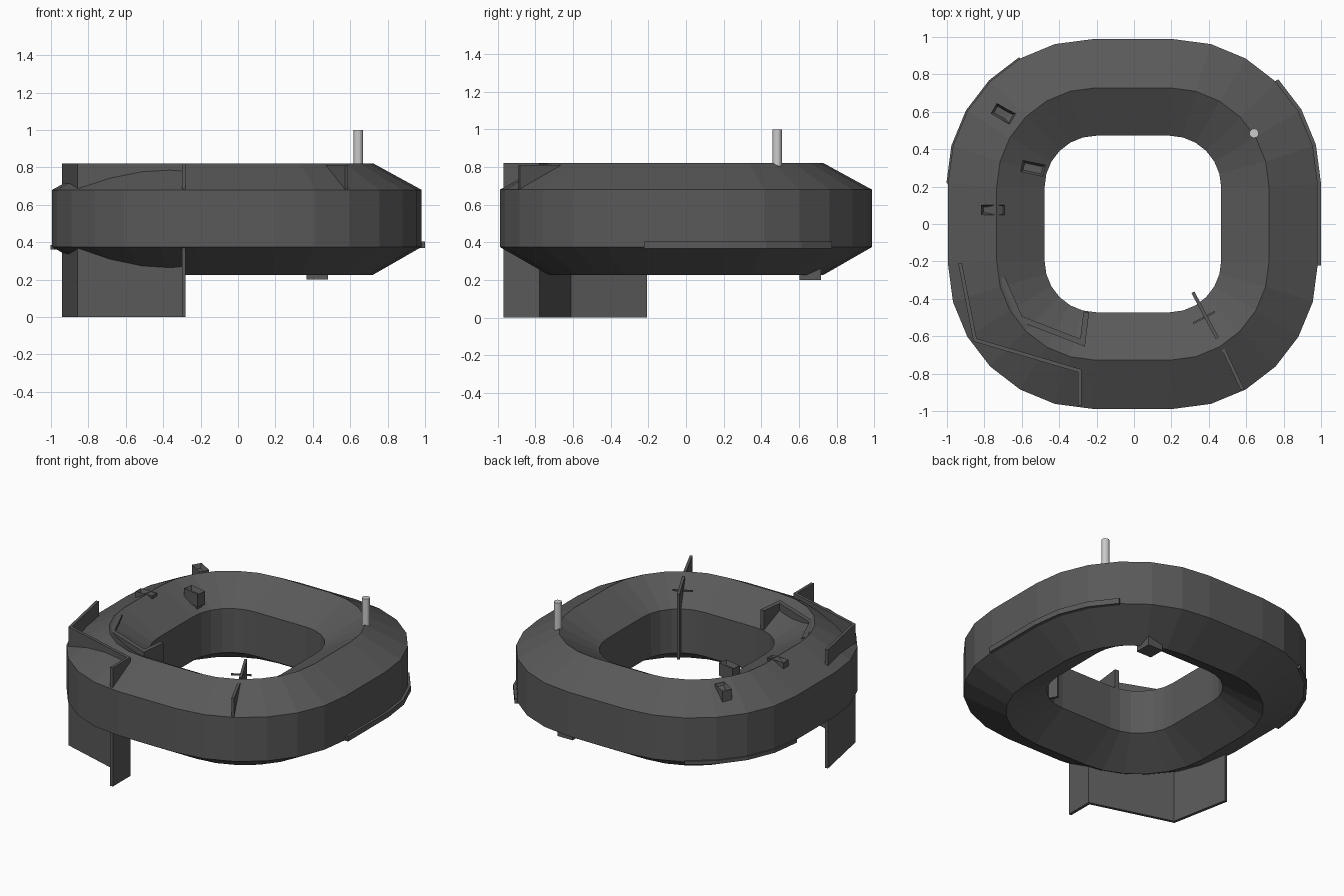
import bpy, bmesh
from math import cos, sin, pi, radians, hypot
from mathutils import Vector, Matrix

if "Cube" in bpy.data.objects:
    bpy.data.objects.remove(bpy.data.objects["Cube"])

CX = -0.006
dark = bpy.data.materials.new("dark_grey")
dark.diffuse_color = (0.1, 0.1, 0.1, 1)
dark.use_nodes = True
dark.node_tree.nodes["Principled BSDF"].inputs["Base Color"].default_value = dark.diffuse_color


def finish(bm, name, mat=dark):
    bmesh.ops.recalc_face_normals(bm, faces=bm.faces[:])
    me = bpy.data.meshes.new(name)
    bm.to_mesh(me)
    bm.free()
    ob = bpy.data.objects.new(name, me)
    bpy.context.collection.objects.link(ob)
    if mat:
        me.materials.append(mat)
    return ob


def outline(half, r, steps=6):
    """Rounded square, counter-clockwise, starting at the right front corner."""
    c = half - r
    pts = []
    for sx, sy, a0 in ((1, -1, -pi / 2), (1, 1, 0), (-1, 1, pi / 2), (-1, -1, pi)):
        for i in range(steps + 1):
            a = a0 + pi / 2 * i / steps
            pts.append((CX + sx * c + r * cos(a), sy * c + r * sin(a)))
    return pts


def loft(name, rings):
    """Join a closed cycle of rings, each given as a list of points."""
    bm = bmesh.new()
    vs = [[bm.verts.new(p) for p in ring] for ring in rings]
    n, m = len(vs), len(vs[0])
    for i in range(n):
        for j in range(m):
            a, b = vs[i], vs[(i + 1) % n]
            bm.faces.new((a[j], a[(j + 1) % m], b[(j + 1) % m], b[j]))
    return finish(bm, name)


def wall(name, path, z0, z1, t):
    """Thin vertical sheet following a mitred plan path."""
    pts = [Vector(p) for p in path]
    left, right = [], []
    for i, p in enumerate(pts):
        dirs = []
        if i > 0:
            dirs.append((p - pts[i - 1]).normalized())
        if i < len(pts) - 1:
            dirs.append((pts[i + 1] - p).normalized())
        d = sum(dirs, Vector((0, 0))).normalized()
        nrm = Vector((-d.y, d.x))
        k = t / 2 / max(0.3, d.dot(dirs[0]))
        left.append(p + nrm * k)
        right.append(p - nrm * k)
    bm = bmesh.new()
    rows = [[bm.verts.new((a.x, a.y, z)) for a in side]
            for side, z in ((left, z0), (left, z1), (right, z1), (right, z0))]
    for i in range(len(pts) - 1):
        for k in range(4):
            a, b = rows[k], rows[(k + 1) % 4]
            bm.faces.new((a[i], a[i + 1], b[i + 1], b[i]))
    for i in (0, -1):
        bm.faces.new([row[i] for row in rows])
    return finish(bm, name)


def fin(name, a, b, profile, t=0.018):
    """Upright plate from a to b; profile is (fraction along, z)."""
    a, b = Vector(a), Vector(b)
    d = (b - a).normalized()
    n = Vector((-d.y, d.x)) * t / 2
    bm = bmesh.new()
    sides = [[bm.verts.new((*(a.lerp(b, u) + n * s), z)) for u, z in profile] for s in (1, -1)]
    for s in sides:
        bm.faces.new(s)
    for i in range(len(profile)):
        j = (i + 1) % len(profile)
        bm.faces.new((sides[0][i], sides[0][j], sides[1][j], sides[1][i]))
    return finish(bm, name)


def block(name, loc, size, rot=0, pocket=False):
    bm = bmesh.new()
    bmesh.ops.create_cube(bm, size=1)
    bmesh.ops.scale(bm, vec=size, verts=bm.verts)
    if pocket:
        top = max(bm.faces, key=lambda f: f.calc_center_median().z)
        bmesh.ops.inset_region(bm, faces=[top], thickness=0.018)
        bmesh.ops.translate(bm, vec=(0, 0, -0.03), verts=top.verts)
    bmesh.ops.transform(bm, verts=bm.verts,
                        matrix=Matrix.Translation(loc) @ Matrix.Rotation(radians(rot), 4, 'Z'))
    return finish(bm, name)


# Main ring with a six-sided cross-section
section = [(0.988, 0.77, 0.375), (0.988, 0.77, 0.68), (0.728, 0.53, 0.822),
           (0.472, 0.275, 0.68), (0.472, 0.275, 0.375), (0.728, 0.53, 0.226)]
loft("ring_body", [[(x, y, z) for x, y in outline(h, r)] for h, r, z in section])

# Outer and inner corner baffles
wall("outer_baffle", [(-0.93, -0.21), (-0.85, -0.62), (-0.29, -0.785), (-0.29, -0.97)], 0, 0.822, 0.02)
wall("inner_baffle", [(-0.705, -0.285), (-0.61, -0.505), (-0.275, -0.635), (-0.255, -0.47)], 0.38, 0.815, 0.03)

# Divider fins at the front right corner
fin("outer_divider", (0.478, -0.67), (0.58, -0.885), [(0, 0.81), (1, 0.81), (1, 0.375), (0.9, 0.375)])
fin("inner_divider", (0.315, -0.365), (0.445, -0.61), [(0, 0.81), (1, 0.81), (0.2, 0.36), (0, 0.36)])
for i, (x, y) in enumerate(((0.375, -0.5), (0.4, -0.54))):
    block(f"divider_rung_{i}", (x, y, 0.77 - 0.03 * i), (0.13, 0.01, 0.01), 28)

# Small hollow brackets on the left
block("outer_bracket", (-0.70, 0.59, 0.765), (0.115, 0.065, 0.09), -30, True)
block("inner_bracket", (-0.54, 0.297, 0.765), (0.125, 0.065, 0.09), -12, True)
block("inner_bracket_stem", (-0.53, 0.295, 0.70), (0.07, 0.045, 0.10), -12)
block("ridge_bracket", (-0.755, 0.075, 0.795), (0.125, 0.055, 0.05), 0, True)

# Foot block under the ring
block("bottom_foot", (0.425, 0.66, 0.24), (0.115, 0.115, 0.08))

# Narrow lip along the lower right edge
edge = [p for p in outline(0.992, 0.77) if p[0] > 0.6 and -0.4 < p[1] < 0.88]
edge.sort(key=lambda p: p[1])
wall("lower_lip", edge, 0.368, 0.405, 0.026)
edge = [p for p in outline(0.987, 0.77) if p[0] < -0.45 and 0.2 < p[1] < 0.95]
edge.sort(key=lambda p: p[1])
wall("left_lip", edge, 0.36, 0.385, 0.02)

# Light upright pin
bm = bmesh.new()
bmesh.ops.create_cone(bm, cap_ends=True, segments=16, radius1=0.025, radius2=0.025, depth=0.27,
                      matrix=Matrix.Translation((0.642, 0.485, 0.865)))
finish(bm, "upright_pin", None)
